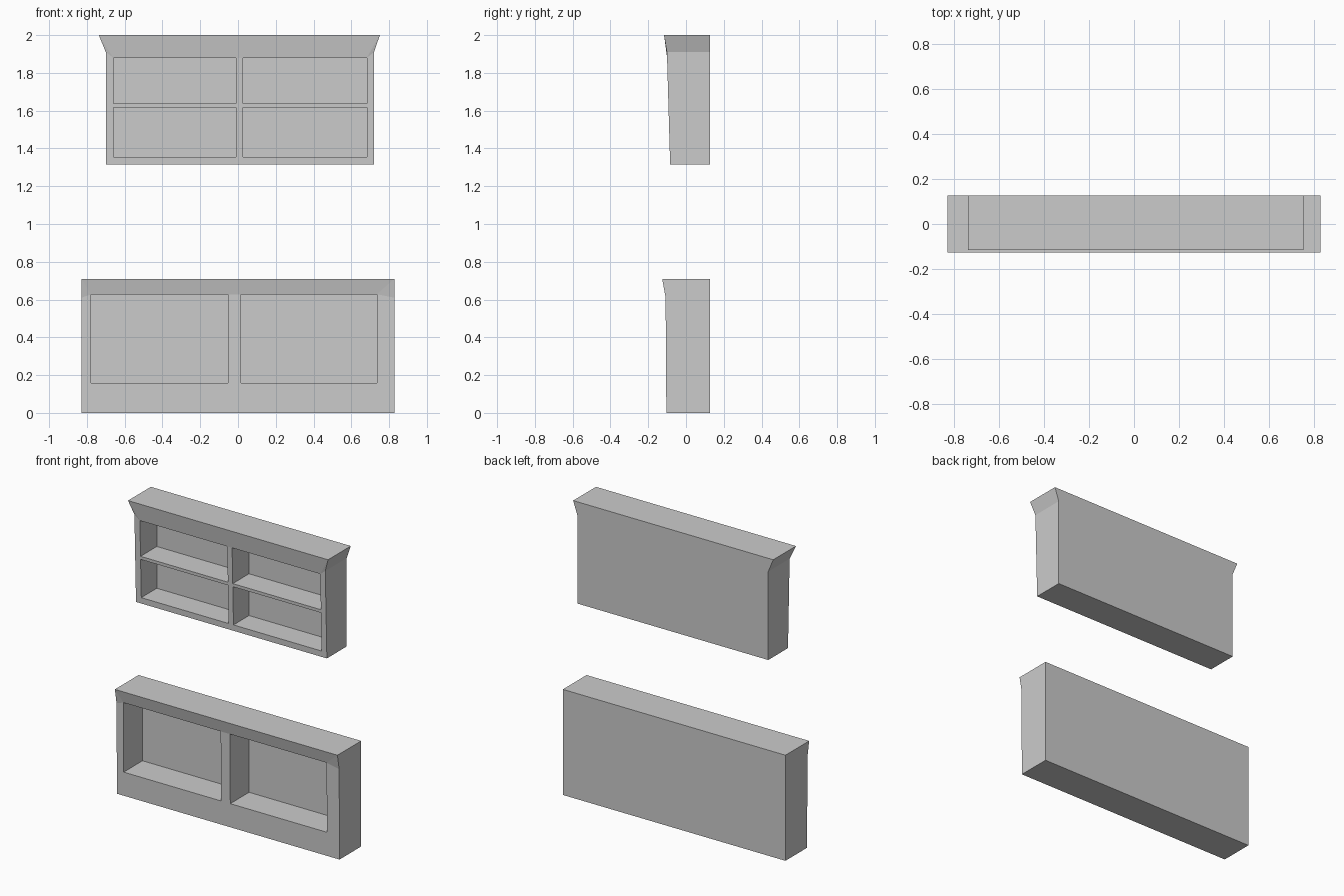
import bpy, bmesh

if "Cube" in bpy.data.objects:
    bpy.data.objects.remove(bpy.data.objects["Cube"])

BACK = 0.126


def cabinet(name, xs, zs, body, crown, z_levels, y_levels, y_inner):
    """Open-fronted cabinet. xs/zs alternate cell edges and divider edges;
    body/crown are (left, right) x limits; levels are bottom, shoulder, top."""
    bm = bmesh.new()
    zb, zm, zt = z_levels
    yb, ym, yt = y_levels

    def face(*pts):
        bm.faces.new([bm.verts.new(p) for p in pts])

    def front(x, z):
        return (x, yb + (ym - yb) * (z - zb) / (zm - zb), z)

    def inner(x, z):
        return (x, y_inner, z)

    # recessed cells, with divider and shelf fronts between them
    for i in range(len(xs) - 1):
        for j in range(len(zs) - 1):
            c = [(xs[i], zs[j]), (xs[i + 1], zs[j]),
                 (xs[i + 1], zs[j + 1]), (xs[i], zs[j + 1])]
            if i % 2 or j % 2:
                face(*[front(*p) for p in c])
                continue
            face(*[inner(*p) for p in c])
            for k in range(4):
                p, q = c[k], c[(k + 1) % 4]
                face(front(*p), front(*q), inner(*q), inner(*p))

    # front frame: bottom rail, stiles, sloped crown and its corner triangles
    L, R = body
    CL, CR = crown
    face((L, yb, zb), (R, yb, zb), *[front(x, zs[0]) for x in reversed(xs)])
    face((CL, yt, zt), (CR, yt, zt), *[front(x, zs[-1]) for x in reversed(xs)])
    for x, cx, ox in ((L, CL, xs[0]), (R, CR, xs[-1])):
        face((x, yb, zb), (x, ym, zm), *[front(ox, z) for z in reversed(zs)])
        face((x, ym, zm), (cx, yt, zt), front(ox, zs[-1]))
        # outer side and flared side of the crown
        face((x, yb, zb), (x, ym, zm), (x, BACK, zm), (x, BACK, zb))
        face((x, ym, zm), (cx, yt, zt), (cx, BACK, zt), (x, BACK, zm))

    # bottom, top and back
    face((L, yb, zb), (R, yb, zb), (R, BACK, zb), (L, BACK, zb))
    face((CL, yt, zt), (CR, yt, zt), (CR, BACK, zt), (CL, BACK, zt))
    face((L, BACK, zb), (R, BACK, zb), (R, BACK, zm),
         (CR, BACK, zt), (CL, BACK, zt), (L, BACK, zm))

    bmesh.ops.remove_doubles(bm, verts=bm.verts[:], dist=0.0005)
    bmesh.ops.recalc_face_normals(bm, faces=bm.faces[:])
    mesh = bpy.data.meshes.new(name)
    bm.to_mesh(mesh)
    bm.free()
    obj = bpy.data.objects.new(name, mesh)
    bpy.context.collection.objects.link(obj)
    return obj


# wall cabinet with four cells and a flared crown
cabinet("upper_cabinet", [-0.66, -0.01, 0.026, 0.682], [1.356, 1.616, 1.637, 1.88],
        (-0.70, 0.72), (-0.737, 0.751), (1.316, 1.91, 2.0), (-0.084, -0.101, -0.116), 0.08)

# base cabinet with two cells and a front-only overhang
cabinet("lower_cabinet", [-0.777, -0.053, 0.016, 0.735], [0.159, 0.628],
        (-0.828, 0.828), (-0.828, 0.828), (0.0, 0.61, 0.71), (-0.104, -0.108, -0.126), 0.095)
